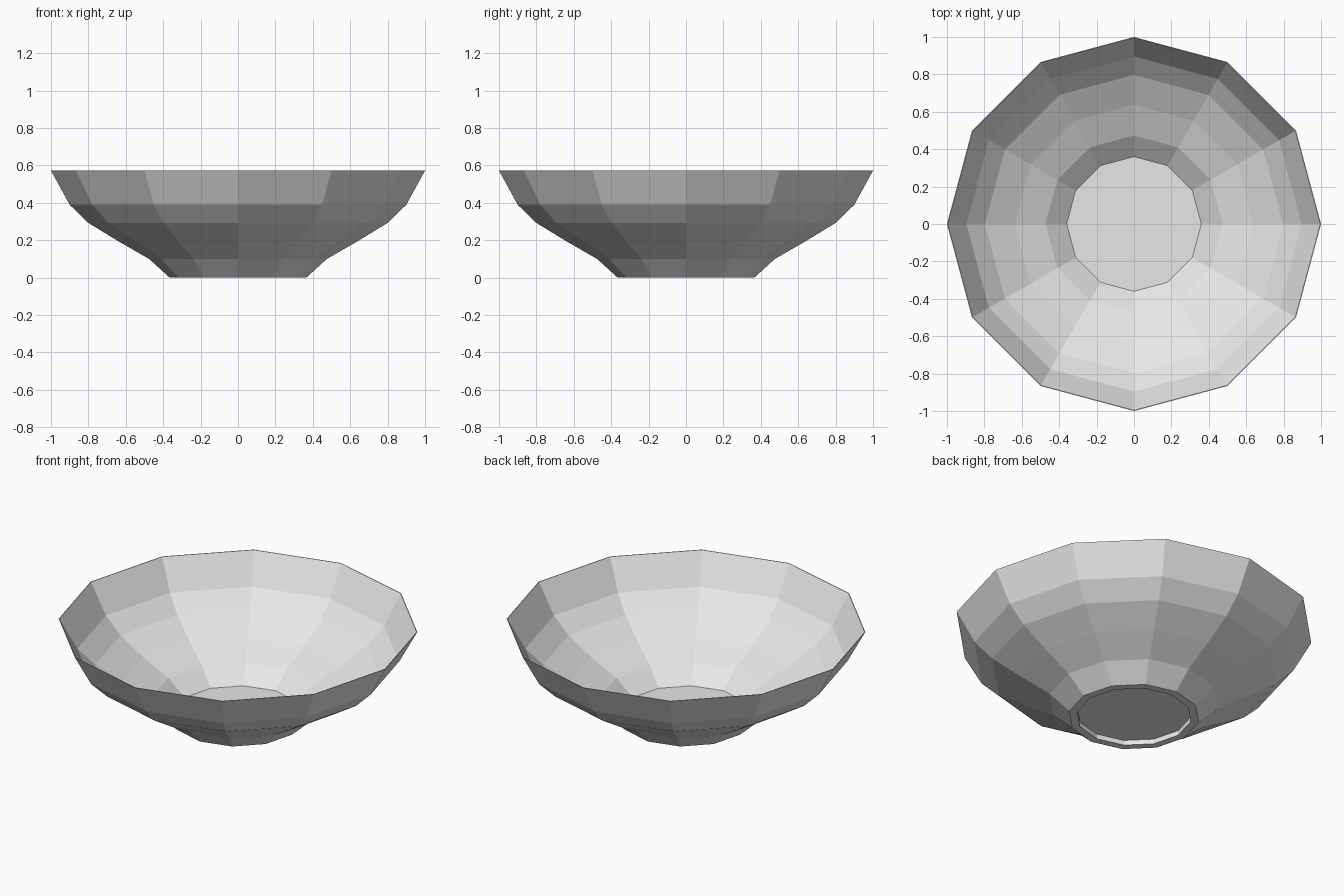
import bpy
import bmesh
from math import cos, sin, tau

SIDES = 12

cube = bpy.data.objects.get("Cube")
if cube:
    bpy.data.objects.remove(cube, do_unlink=True)

grey = bpy.data.materials.new("pale_grey")
grey.use_nodes = True
colour = (0.8, 0.8, 0.8, 1)
grey.diffuse_color = colour
grey.node_tree.nodes["Principled BSDF"].inputs["Base Color"].default_value = colour


def lathe(name, profile):
    """Spin (radius, height) points into a faceted closed shell, capped at both ends."""
    bm = bmesh.new()
    rings = [[bm.verts.new((r * cos(tau * i / SIDES), r * sin(tau * i / SIDES), z))
              for i in range(SIDES)] for r, z in profile]
    for low, high in zip(rings, rings[1:]):
        for i in range(SIDES):
            j = (i + 1) % SIDES
            bm.faces.new((low[i], low[j], high[j], high[i]))
    bm.faces.new(rings[0][::-1])
    bm.faces.new(rings[-1])
    bmesh.ops.recalc_face_normals(bm, faces=bm.faces)
    mesh = bpy.data.meshes.new(name)
    bm.to_mesh(mesh)
    bm.free()
    mesh.materials.append(grey)
    obj = bpy.data.objects.new(name, mesh)
    bpy.context.collection.objects.link(obj)
    return obj


# Recessed underside and foot ring
foot = [(0.32, 0.03), (0.32, 0)]
# Flared outer wall up to the rim
outer_wall = [(0.365, 0), (0.475, 0.1), (0.64, 0.195), (0.8, 0.293), (0.9, 0.39), (1, 0.573)]
# Thin inner wall down to the floor
inner_wall = [(0.996, 0.573), (0.896, 0.394), (0.797, 0.299), (0.638, 0.204),
              (0.473, 0.125), (0.36, 0.035)]

lathe("bowl", foot + outer_wall + inner_wall)
